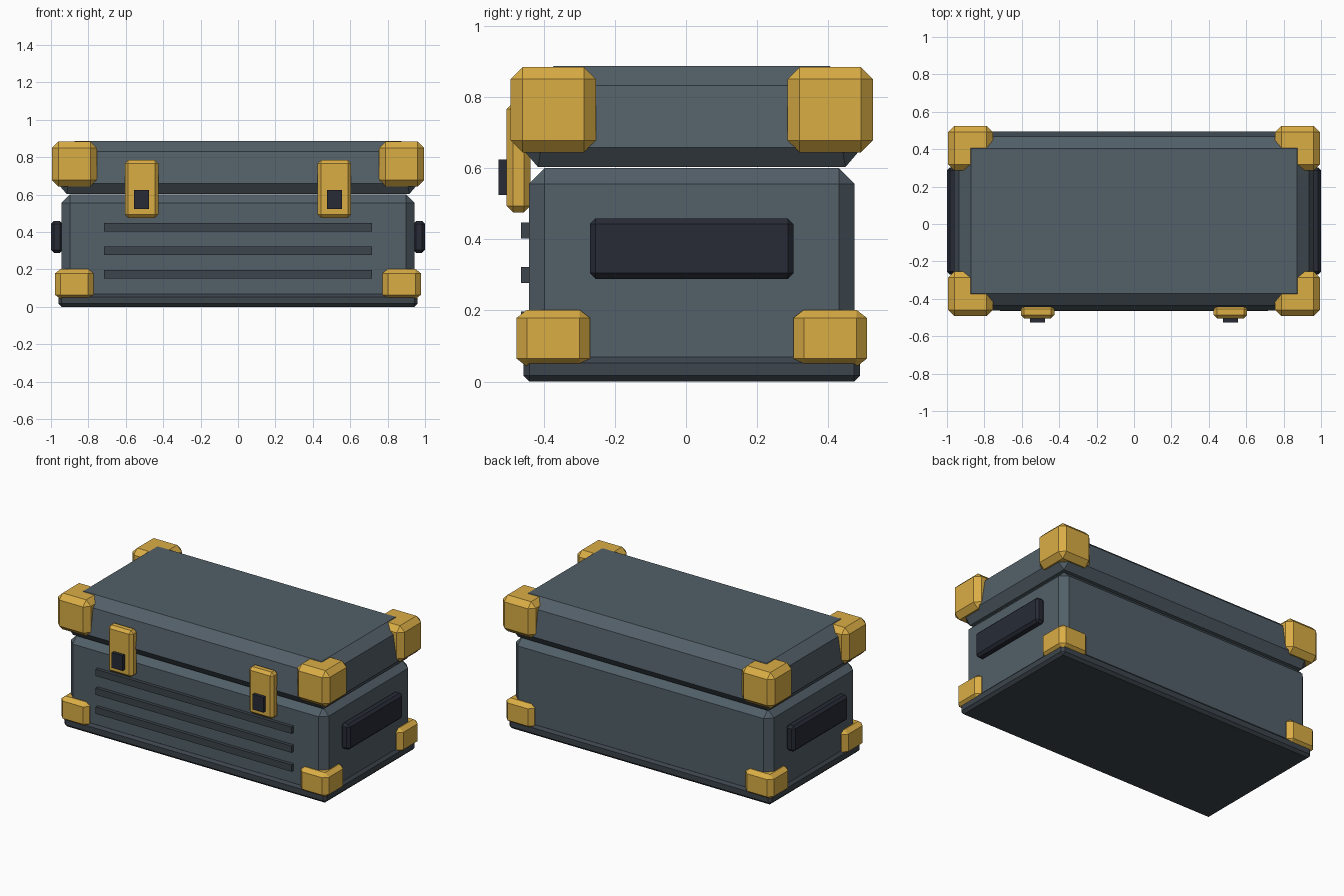
import bpy, bmesh

if "Cube" in bpy.data.objects:
    bpy.data.objects.remove(bpy.data.objects["Cube"])

YC = 0.016  # depth centre of the case shell


def material(name, r, g, b):
    m = bpy.data.materials.new(name)
    m.diffuse_color = (r, g, b, 1)
    m.use_nodes = True
    m.node_tree.nodes["Principled BSDF"].inputs["Base Color"].default_value = m.diffuse_color
    return m


SHELL = material("slate_shell", 0.085, 0.115, 0.138)
TRIM = material("dark_trim", 0.045, 0.058, 0.072)
BLACK = material("near_black", 0.02, 0.024, 0.036)
GOLD = material("gold", 0.70, 0.42, 0.06)


def box(name, x, y, z, mat, bevel=0.0, taper=0.0, stretch_from=None):
    """Chamfered box from (min, max) ranges; taper pulls the top edges inward.
    stretch_from: chamfer as a cube of that size, then scale to the ranges."""
    lo, hi = (x[0], y[0], z[0]), (x[1], y[1], z[1])
    size = [h - l for l, h in zip(lo, hi)]
    mid = [(h + l) / 2 for l, h in zip(lo, hi)]
    work = [stretch_from] * 3 if stretch_from else size
    bm = bmesh.new()
    bmesh.ops.create_cube(bm, size=1)
    for v in bm.verts:
        top = v.co.z > 0
        for i in range(3):
            half = work[i] / 2 - (taper if top and i < 2 else 0)
            v.co[i] = half if v.co[i] > 0 else -half
    if bevel:
        bmesh.ops.bevel(bm, geom=bm.edges[:], offset=bevel, segments=1,
                        affect='EDGES', profile=0.5)
    for v in bm.verts:
        for i in range(3):
            v.co[i] = v.co[i] * size[i] / work[i] + mid[i]
    bmesh.ops.recalc_face_normals(bm, faces=bm.faces[:])
    me = bpy.data.meshes.new(name)
    bm.to_mesh(me)
    bm.free()
    me.materials.append(mat)
    ob = bpy.data.objects.new(name, me)
    bpy.context.collection.objects.link(ob)
    return ob


def around(c, s):
    return (c - s / 2, c + s / 2)


# Case shell: base plate, body and tapered lid
box("base_plate", (-0.96, 0.96), around(YC, 0.946), (0, 0.07), TRIM, 0.017)
box("body", (-0.943, 0.943), around(YC, 0.915), (0.025, 0.60), SHELL, 0.044)
box("lid", (-0.972, 0.972), around(YC, 0.976), (0.603, 0.887), SHELL, 0.056, taper=0.045)

# Corner guards, end handles and latches on both sides
for sx, side in ((-1, "left"), (1, "right")):
    for sy, end in ((-1, "front"), (1, "back")):
        cx, cy = sx * 0.875, YC + sy * 0.389
        box(f"lid_corner_{end}_{side}", around(cx, 0.24), around(cy, 0.24),
            around(0.764, 0.24), GOLD, 0.034)
        box(f"base_corner_{end}_{side}", around(cx, 0.206), around(cy, 0.206),
            around(0.122, 0.16), GOLD, 0.034, stretch_from=0.24)
    box(f"handle_{side}", around(sx * 0.9685, 0.063), around(YC, 0.572),
        around(0.374, 0.17), BLACK, 0.016)
    box(f"latch_{side}", around(sx * 0.515, 0.18), (-0.504, -0.437),
        (0.476, 0.784), GOLD, 0.018)
    box(f"latch_button_{side}", around(sx * 0.515, 0.08), (-0.527, -0.49),
        (0.524, 0.624), BLACK)

# Raised ribs across the front
for i in range(3):
    box(f"front_rib_{i + 1}", (-0.716, 0.716), (-0.464, -0.43),
        around(0.175 + i * 0.125, 0.045), TRIM)
